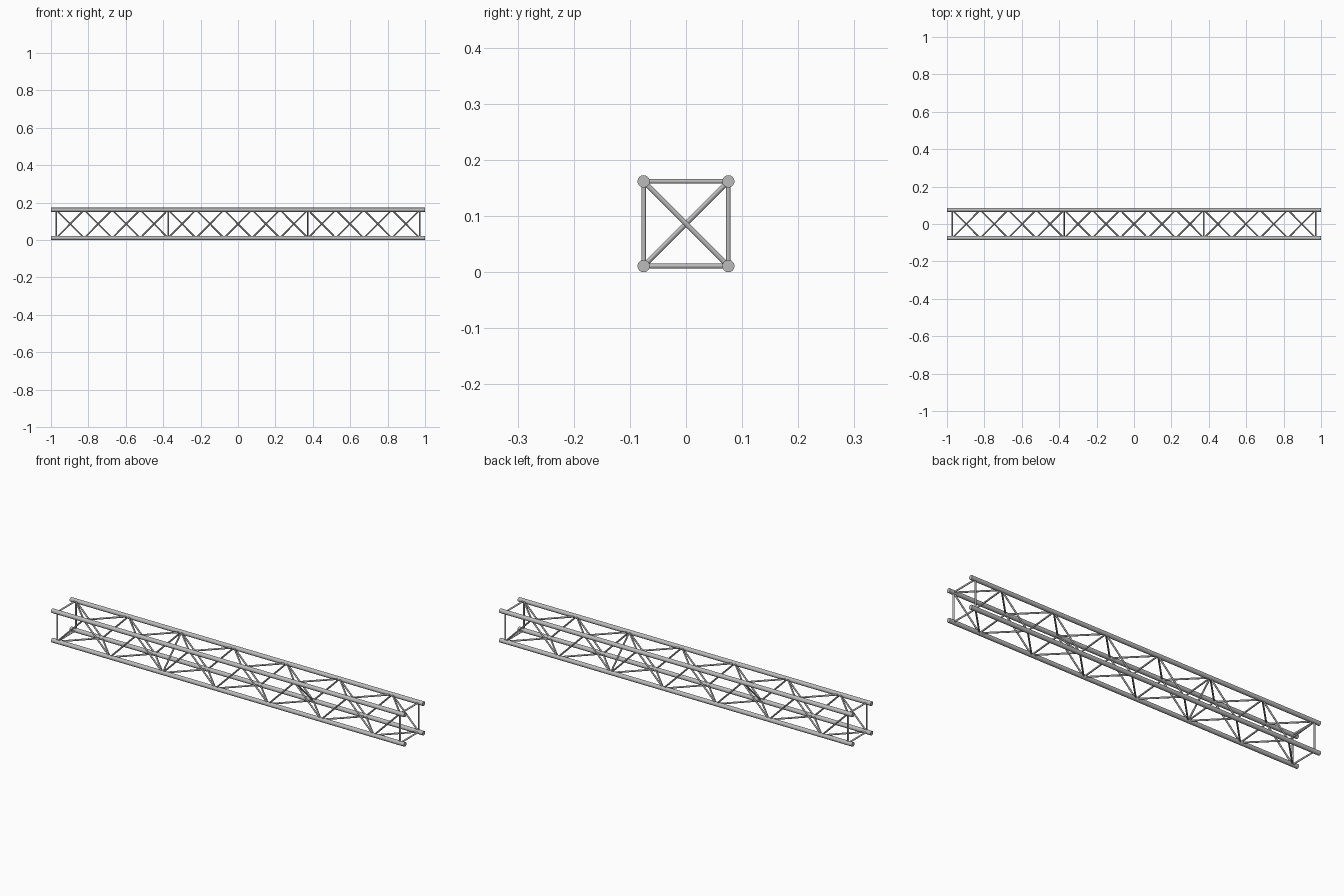
import bpy
from mathutils import Vector

if "Cube" in bpy.data.objects:
    bpy.data.objects.remove(bpy.data.objects["Cube"])

HALF = 0.0755      # half spacing between chord centres
R = 0.011          # chord radius
RB = 0.0042        # brace radius
BAYS = 13
X_END = 0.972      # position of the end frames

metal = bpy.data.materials.new("light grey metal")
metal.diffuse_color = (0.5, 0.5, 0.5, 1)
metal.use_nodes = True
metal.node_tree.nodes["Principled BSDF"].inputs["Base Color"].default_value = metal.diffuse_color


def tube(name, a, b, radius, sides, trim=0.0):
    """Capped cylinder from a to b, shortened by trim at both ends."""
    a, b = Vector(a), Vector(b)
    d = b - a
    bpy.ops.mesh.primitive_cylinder_add(vertices=sides, radius=radius,
                                        depth=d.length - 2 * trim, location=(a + b) / 2)
    o = bpy.context.object
    o.name = name
    o.rotation_euler = d.to_track_quat('Z', 'Y').to_euler()
    o.data.materials.append(metal)
    bpy.ops.object.shade_smooth_by_angle()
    return o


def node(i, side, level):
    """Point on a chord at panel i (side and level are -1 or 1)."""
    return (-X_END + 2 * X_END * i / BAYS, side * HALF, R + HALF + level * HALF)


# Corners in order around the square section
corners = [(-1, -1), (-1, 1), (1, 1), (1, -1)]

# Four main chords
for s, l in corners:
    _, y, z = node(0, s, l)
    tube("main_chord", (-1, y, z), (1, y, z), R, 16)

for k in range(4):
    p, q = corners[k], corners[(k + 1) % 4]
    # Square frames at both ends
    for i in (0, BAYS):
        tube("end_frame_bar", node(i, *p), node(i, *q), RB, 12, 0.008)
    # Zigzag lacing: even panels meet the front-bottom and back-top chords
    even, odd = (p, q) if p[0] == p[1] else (q, p)
    for i in range(BAYS):
        start, end = (even, odd) if i % 2 == 0 else (odd, even)
        tube("lacing_bar", node(i, *start), node(i + 1, *end), RB, 12, 0.009)

# Inner cross braces, one in each direction
tube("inner_brace", node(4, -1, -1), node(4, 1, 1), RB, 12, 0.008)
tube("inner_brace", node(9, -1, 1), node(9, 1, -1), RB, 12, 0.008)
